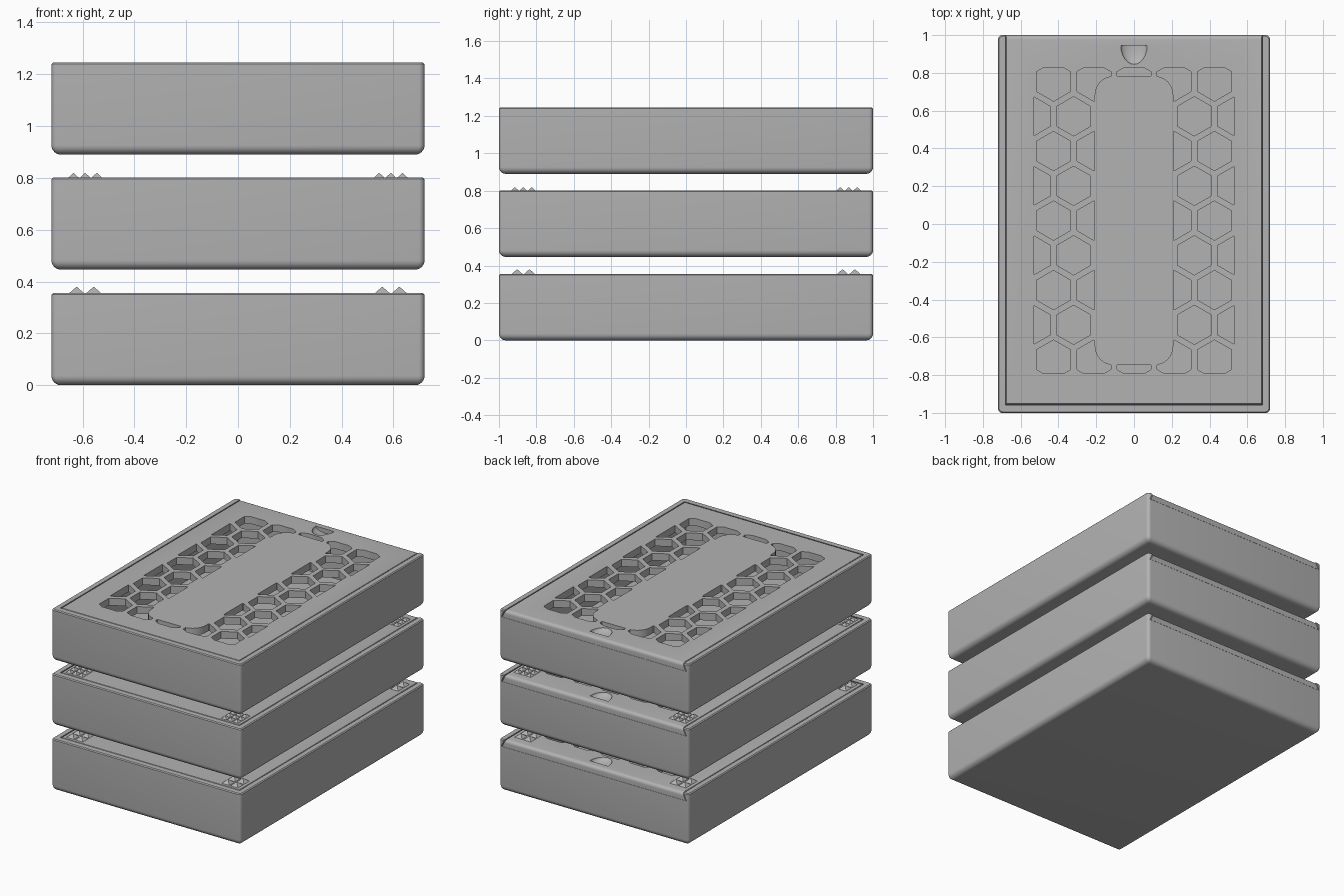
import bpy, bmesh, math
from mathutils import Matrix, Vector

if "Cube" in bpy.data.objects:
    bpy.data.objects.remove(bpy.data.objects["Cube"])

GREY = (0.45, 0.45, 0.45, 1)
mat = bpy.data.materials.new("plain grey")
mat.use_nodes = True
mat.diffuse_color = GREY
mat.node_tree.nodes["Principled BSDF"].inputs["Base Color"].default_value = GREY

HX, HY, H = 0.72, 1.0, 0.355      # half width, half length, height of a box
LID = 0.05                        # lid thickness
PANEL_Y = 0.018                   # centre of the lid pattern


def finish(name, bm, z=0.0):
    bmesh.ops.recalc_face_normals(bm, faces=bm.faces)
    me = bpy.data.meshes.new(name)
    bm.to_mesh(me)
    bm.free()
    ob = bpy.data.objects.new(name, me)
    ob.location.z = z
    me.materials.append(mat)
    bpy.context.collection.objects.link(ob)
    return ob


def loft(bm, rings):
    """Skin a stack of equal-length rings and cap both ends."""
    vs = [[bm.verts.new(p) for p in r] for r in rings]
    n = len(vs[0])
    for a, b in zip(vs, vs[1:]):
        for i in range(n):
            bm.faces.new((a[i], a[(i + 1) % n], b[(i + 1) % n], b[i]))
    bm.faces.new(vs[0][::-1])
    bm.faces.new(vs[-1])


def round_rect(hx, hy, r, z, cy=0.0, seg=6):
    pts = []
    for k, (sx, sy) in enumerate(((1, 1), (-1, 1), (-1, -1), (1, -1))):
        for i in range(seg + 1):
            a = math.pi / 2 * (k + i / seg)
            pts.append((sx * (hx - r) + r * math.cos(a),
                        cy + sy * (hy - r) + r * math.sin(a), z))
    return pts


def rect(x, y0, y1, z):
    return [(-x, y0, z), (x, y0, z), (x, y1, z), (-x, y1, z)]


def boolean(ob, cutter, op="DIFFERENCE"):
    m = ob.modifiers.new(op.lower(), "BOOLEAN")
    m.operation, m.solver, m.object = op, "EXACT", cutter
    bpy.context.view_layer.update()
    me = bpy.data.meshes.new_from_object(
        ob.evaluated_get(bpy.context.evaluated_depsgraph_get()))
    ob.modifiers.clear()
    ob.data = me
    bpy.data.objects.remove(cutter)


def solid(name, *rings):
    bm = bmesh.new()
    loft(bm, rings)
    return finish(name, bm)


def shade(ob):
    bpy.ops.object.select_all(action="DESELECT")
    ob.select_set(True)
    bpy.context.view_layer.objects.active = ob
    bpy.ops.object.shade_smooth_by_angle(angle=math.radians(30))


def make_box():
    # Outer shell: rounded bottom edge, tiny softened top edge
    R = 0.036
    prof = [(R * (1 - math.sin(a)), R * (1 - math.cos(a)))
            for a in (math.pi / 2 * i / 6 for i in range(7))]
    prof += [(0, H - 0.006), (0.006, H)]
    box = solid("box", *[round_rect(HX - d, HY - d, max(0.022 - d * 0.6, 0.004), z)
                         for d, z in prof])
    # Storage space, then the dovetail slot open to the back
    boolean(box, solid("cavity", rect(0.655, -0.935, 0.935, 0.04),
                       rect(0.655, -0.935, 0.935, H + 0.1)))
    g, t = 0.007, 0.0005
    boolean(box, solid("slot", rect(0.698 + g, -0.972 - g, 1.1, H - LID),
                       rect(0.674 + g, -0.95 - g, 1.1, H + t),
                       rect(0.674 + g, -0.95 - g, 1.1, H + 0.1)))
    return box


def make_lid():
    # Dovetail plate with a rounded back edge
    bm = bmesh.new()
    loft(bm, [rect(0.698, -0.972, HY, H - LID + 0.001), rect(0.674, -0.95, HY, H)])
    back = [e for e in bm.edges if all(v.co.y > 0.99 and v.co.z > H - 0.01 for v in e.verts)]
    bmesh.ops.bevel(bm, geom=back, offset=0.022, segments=5, profile=0.5, affect="EDGES")
    lid = finish("lid", bm)

    # Honeycomb openings, trimmed to a frame and kept clear of the middle panel
    lo, hi = H - 0.1, H + 0.05
    bm = bmesh.new()
    step, row = 0.213, 0.184
    for j in range(-4, 5):
        shift = step / 2 if j % 2 else 0
        for i in range(-3, 3 if shift else 4):
            cx, cy = i * step + shift, PANEL_Y + j * row
            ring = [(cx + 0.104 * math.sin(k * math.pi / 3),
                     cy + 0.104 * math.cos(k * math.pi / 3)) for k in range(6)]
            loft(bm, [[(x, y, z) for x, y in ring] for z in (lo, hi)])
    holes = finish("holes", bm)
    boolean(holes, solid("frame", *[rect(0.53, PANEL_Y - 0.81, PANEL_Y + 0.81, z)
                                    for z in (lo + 0.01, hi - 0.01)]), "INTERSECT")
    boolean(holes, solid("panel", *[round_rect(0.208, 0.765, 0.1, z, PANEL_Y, 8)
                                    for z in (lo - 0.1, hi + 0.1)]))
    boolean(lid, holes)

    # Thumb scoop: half an ellipsoid with a flat back wall
    bm = bmesh.new()
    bmesh.ops.create_uvsphere(bm, u_segments=24, v_segments=16, radius=1,
                              matrix=Matrix.Translation((0, 0.945, H)) @
                              Matrix.Diagonal((0.07, 0.1, 0.03, 1)))
    cut = bmesh.ops.bisect_plane(bm, geom=bm.verts[:] + bm.edges[:] + bm.faces[:],
                                 plane_co=Vector((0, 0.945, 0)), plane_no=(0, 1, 0),
                                 clear_outer=True)
    bmesh.ops.holes_fill(bm, edges=[e for e in bm.edges if e.is_boundary])
    boolean(lid, finish("scoop", bm))
    return lid


def make_studs(name, n, pitch, width, height, z):
    # Grid of small pyramids on each corner of a lid
    bm = bmesh.new()
    for sx in (-1, 1):
        for sy in (-1, 1):
            for i in range(n):
                for j in range(n):
                    x = sx * 0.59 + (i - (n - 1) / 2) * pitch
                    y = sy * 0.87 + (j - (n - 1) / 2) * pitch
                    bmesh.ops.create_cone(
                        bm, cap_ends=True, segments=4, radius1=width / math.sqrt(2),
                        radius2=width * 0.06, depth=height,
                        matrix=Matrix.Translation((x, y, H + height / 2 - 0.001)) @
                        Matrix.Rotation(math.pi / 4, 4, "Z"))
    finish(name, bm, z)


# Three stacked boxes sharing the same body and lid
box, lid = make_box(), make_lid()
shade(box)
shade(lid)
for level, z in (("lower", 0), ("middle", 0.446), ("upper", 0.89)):
    for part in (box, lid):
        ob = part.copy()
        ob.name = f"{level}_{part.name}"
        ob.location.z = z
        bpy.context.collection.objects.link(ob)
for part in (box, lid):
    bpy.data.objects.remove(part)

make_studs("lower_lid_studs", 2, 0.066, 0.06, 0.024, 0)
make_studs("middle_lid_studs", 3, 0.045, 0.042, 0.018, 0.446)
